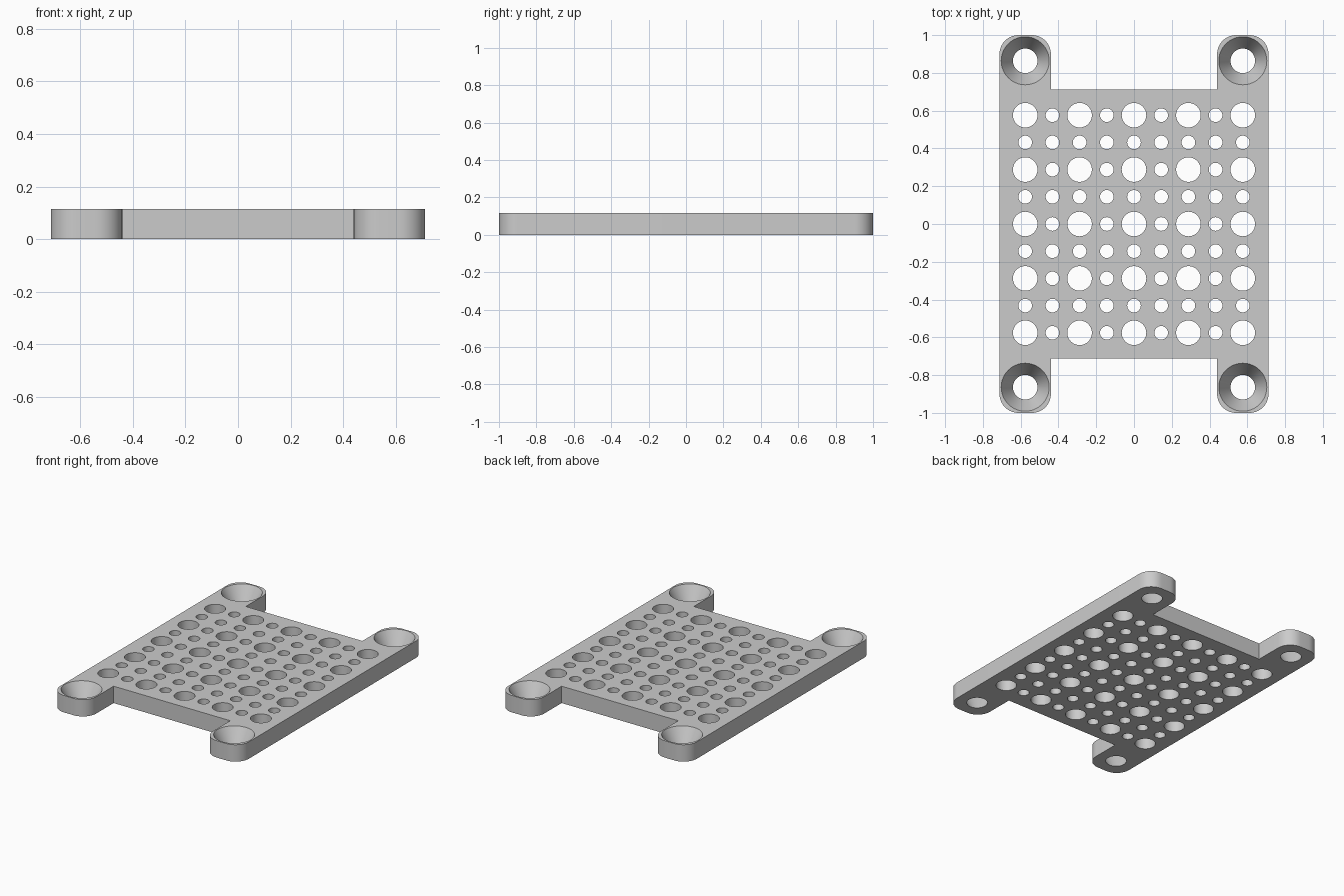
import bpy, bmesh, math
from mathutils import Matrix

PITCH, MARGIN, HEIGHT = 0.288, 0.136, 0.115
HALF_X = 2 * PITCH + MARGIN      # plate half width, also half depth of the body
INNER_X = 2 * PITCH - MARGIN     # inner side of each corner tab
SINK_Y = 3 * PITCH               # countersink centres
BIG_R, SMALL_R, SINK_R, CORNER_R = 0.065, 0.036, 0.127, 0.1

cube = bpy.data.objects.get("Cube")
if cube:
    bpy.data.objects.remove(cube, do_unlink=True)

grey = bpy.data.materials.new("light grey")
grey.use_nodes = True
colour = (0.6, 0.6, 0.6, 1)
grey.diffuse_color = colour
grey.node_tree.nodes["Principled BSDF"].inputs["Base Color"].default_value = colour


def make_object(name, bm):
    bmesh.ops.recalc_face_normals(bm, faces=bm.faces)
    mesh = bpy.data.meshes.new(name)
    bm.to_mesh(mesh)
    bm.free()
    mesh.materials.append(grey)
    obj = bpy.data.objects.new(name, mesh)
    bpy.context.collection.objects.link(obj)
    return obj


def add_cutter(bm, x, y, low_r, top_r, segments):
    """Round cutter through the plate, overshooting both faces at the same slope."""
    over = 0.02
    grow = (top_r - low_r) * over / HEIGHT
    bmesh.ops.create_cone(
        bm, cap_ends=True, segments=segments,
        radius1=low_r - grow, radius2=top_r + grow, depth=HEIGHT + 2 * over,
        matrix=Matrix.Translation((x, y, HEIGHT / 2)))


# Plate outline: one quarter mirrored around, with rounded tab ends
quarter = [(HALF_X, 1), (INNER_X, 1), (INNER_X, HALF_X)]
outline = quarter + [(-x, y) for x, y in reversed(quarter)]
outline += [(-x, -y) for x, y in outline]
bm = bmesh.new()
verts = [bm.verts.new((x, y, 0)) for x, y in outline]
bm.faces.new(verts)
ends = [v for v in verts if abs(v.co.y) > HALF_X + 0.01]
bmesh.ops.bevel(bm, geom=ends, offset=CORNER_R, segments=10, profile=0.5, affect='VERTICES')
top = bmesh.ops.extrude_face_region(bm, geom=bm.faces[:])["geom"]
bmesh.ops.translate(bm, vec=(0, 0, HEIGHT),
                    verts=[g for g in top if isinstance(g, bmesh.types.BMVert)])
plate = make_object("perforated_plate", bm)

# Hole cutters: alternating large and small grid, plus countersunk corner holes
bm = bmesh.new()
for i in range(-4, 5):
    for j in range(-4, 5):
        large = i % 2 == 0 and j % 2 == 0
        r = BIG_R if large else SMALL_R
        add_cutter(bm, i * PITCH / 2, j * PITCH / 2, r, r, 40 if large else 32)
for sx in (-1, 1):
    for sy in (-1, 1):
        add_cutter(bm, sx * 2 * PITCH, sy * SINK_Y, BIG_R, SINK_R, 64)
cutter = make_object("hole_cutter", bm)
cutter.hide_render = True

# Cut the holes and smooth the round walls
bpy.ops.object.select_all(action='DESELECT')
bpy.context.view_layer.objects.active = plate
plate.select_set(True)
cut = plate.modifiers.new("holes", 'BOOLEAN')
cut.operation = 'DIFFERENCE'
cut.solver = 'EXACT'
cut.object = cutter
bpy.ops.object.modifier_apply(modifier=cut.name)
bpy.data.objects.remove(cutter, do_unlink=True)
bpy.ops.object.shade_smooth_by_angle(angle=math.radians(30))
